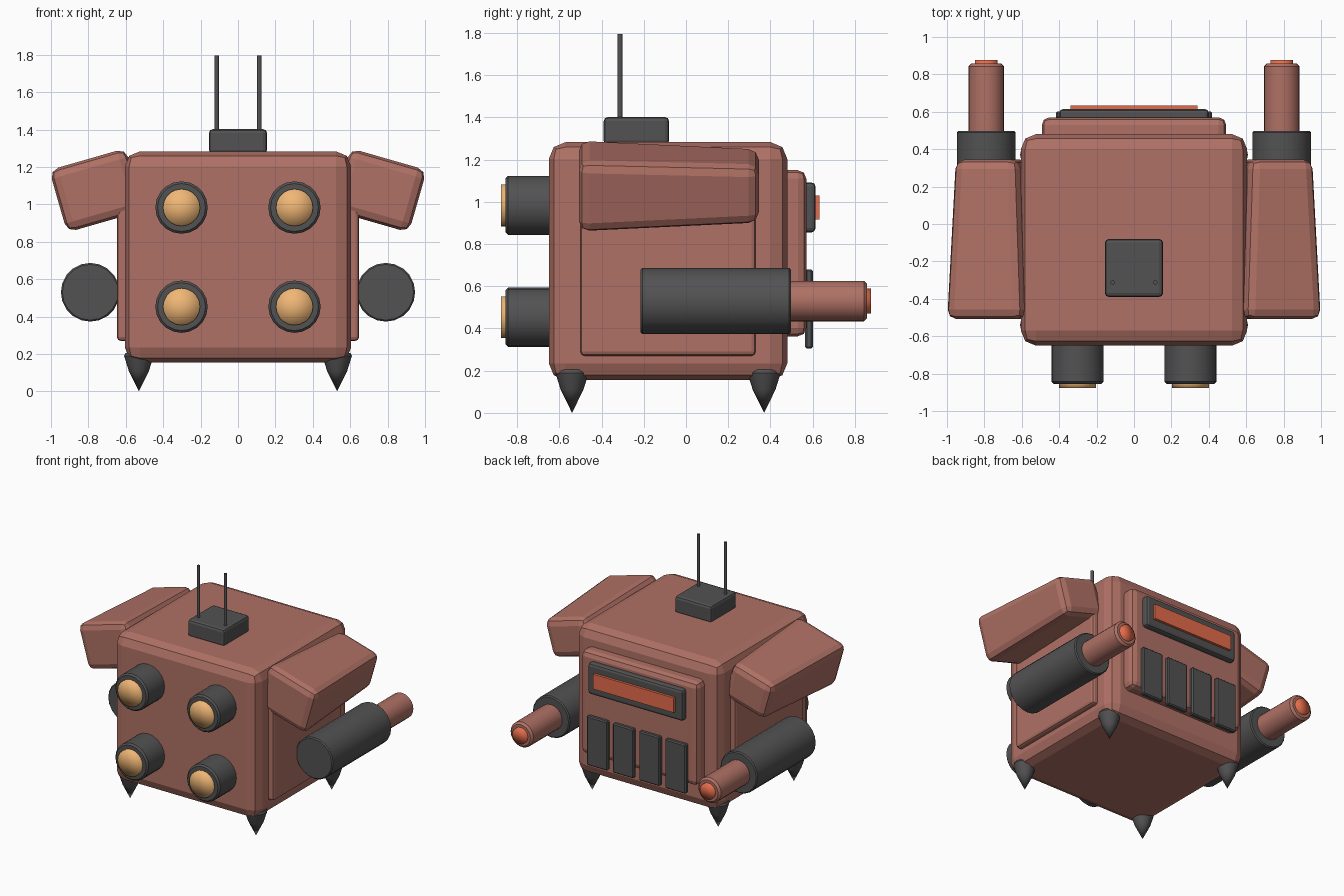
import bpy, bmesh
from math import radians, pi

if "Cube" in bpy.data.objects:
    bpy.data.objects.remove(bpy.data.objects["Cube"])


def material(name, rgb):
    m = bpy.data.materials.new(name)
    m.diffuse_color = (*rgb, 1)
    m.use_nodes = True
    m.node_tree.nodes["Principled BSDF"].inputs["Base Color"].default_value = m.diffuse_color
    return m


RED = material("dull_red", (0.43, 0.165, 0.13))
DARK = material("dark_grey", (0.085, 0.085, 0.088))
AMBER = material("amber", (0.87, 0.47, 0.18))
GLOW = material("glowing_red", (0.78, 0.15, 0.07))


def bevel(ob, width, segments):
    if width:
        b = ob.modifiers.new("bevel", 'BEVEL')
        b.width, b.segments = width, segments
        b.limit_method, b.angle_limit = 'ANGLE', radians(40)


def box(name, x, y, z, mat, bev=0.0, seg=2, taper=1.0, tilt=0.0):
    """Box from (min, max) ranges; taper shrinks the back end."""
    bpy.ops.mesh.primitive_cube_add(
        size=1, location=[(r[0] + r[1]) / 2 for r in (x, y, z)])
    ob = bpy.context.object
    ob.name = name
    for v in ob.data.vertices:
        k = taper if v.co.y > 0 else 1
        v.co = (v.co.x * (x[1] - x[0]) * k, v.co.y * (y[1] - y[0]),
                v.co.z * (z[1] - z[0]) * k)
    ob.rotation_euler.y = tilt
    ob.data.materials.append(mat)
    bevel(ob, bev, seg)
    return ob


def tube(name, x, z, y, r, mat, bev=0.0, sides=20, dome=False):
    """Cylinder along y; dome shades the cap softly like a lens."""
    bpy.ops.mesh.primitive_cylinder_add(
        vertices=sides, radius=r, depth=y[1] - y[0],
        end_fill_type='TRIFAN' if dome else 'NGON',
        location=(x, (y[0] + y[1]) / 2, z), rotation=(pi / 2, 0, 0))
    ob = bpy.context.object
    ob.name = name
    ob.data.materials.append(mat)
    if dome:
        bpy.ops.object.shade_smooth()
    else:
        bpy.ops.object.shade_smooth_by_angle(angle=radians(35))
    bevel(ob, bev, 1)
    return ob


def spike(name, x, y, profile, mat, sides=16):
    """Turned foot from (radius, z) pairs, ending in a point at z = 0."""
    bm = bmesh.new()
    vs = [bm.verts.new((r, 0, z)) for r, z in profile]
    es = [bm.edges.new(p) for p in zip(vs, vs[1:])]
    bmesh.ops.spin(bm, geom=vs + es, axis=(0, 0, 1), cent=(0, 0, 0),
                   angle=2 * pi, steps=sides)
    bmesh.ops.remove_doubles(bm, verts=bm.verts, dist=1e-4)
    bmesh.ops.recalc_face_normals(bm, faces=bm.faces)
    me = bpy.data.meshes.new(name)
    bm.to_mesh(me)
    bm.free()
    me.materials.append(mat)
    ob = bpy.data.objects.new(name, me)
    ob.location = (x, y, 0)
    bpy.context.collection.objects.link(ob)
    bpy.context.view_layer.objects.active = ob
    bpy.ops.object.select_all(action='DESELECT')
    ob.select_set(True)
    bpy.ops.object.shade_smooth_by_angle(angle=radians(35))


# main body
box("body", (-0.605, 0.605), (-0.65, 0.48), (0.155, 1.283), RED, 0.08)

# antenna block and rods
box("antenna_base", (-0.155, 0.155), (-0.39, -0.08), (1.27, 1.402), DARK, 0.02)
for s in (-1, 1):
    bpy.ops.mesh.primitive_cylinder_add(vertices=10, radius=0.012, depth=0.42,
                                        location=(s * 0.114, -0.313, 1.585))
    rod = bpy.context.object
    rod.name = "antenna_rod"
    rod.data.materials.append(DARK)
    bpy.ops.object.shade_smooth_by_angle(angle=radians(40))

# four front lamps
for s in (-1, 1):
    for z in (0.453, 0.983):
        tube("lamp_housing", s * 0.302, z, (-0.855, -0.6), 0.14, DARK, 0.012)
        tube("lamp_lens", s * 0.302, z, (-0.876, -0.82), 0.099, AMBER, dome=True)

# both sides: panel, shoulder, gun, feet
for s in (-1, 1):
    px = sorted((s * 0.56, s * 0.647))
    box("side_panel", px, (-0.5, 0.33), (0.27, 1.17), RED, 0.02)
    c = s * 0.757
    box("shoulder", (c - 0.215, c + 0.215), (-0.508, 0.345), (0.9, 1.25), RED,
        0.05, taper=0.82, tilt=s * 0.28)
    tube("gun_housing", s * 0.79, 0.53, (-0.215, 0.497), 0.157, DARK, 0.008)
    tube("gun_barrel", s * 0.79, 0.53, (0.4, 0.858), 0.096, RED, 0.015)
    tube("gun_tip", s * 0.79, 0.53, (0.8, 0.876), 0.06, GLOW, dome=True)
    for y in (-0.54, 0.37):
        spike("foot", s * 0.53, y,
              [(0, 0.205), (0.072, 0.205), (0.079, 0.19), (0.054, 0.11), (0, 0)], DARK)

# back plate with display and vent slats
box("back_plate", (-0.493, 0.493), (0.42, 0.57), (0.363, 1.15), RED, 0.04)
box("display_frame", (-0.4, 0.4), (0.54, 0.614), (0.855, 1.092), DARK, 0.02)
box("display_screen", (-0.34, 0.34), (0.58, 0.633), (0.917, 1.03), GLOW)
for i in range(4):
    x = -0.33 + 0.22 * i
    box("vent_slat", (x - 0.088, x + 0.088), (0.565, 0.601), (0.305, 0.68), DARK,
        0.008, 1)
